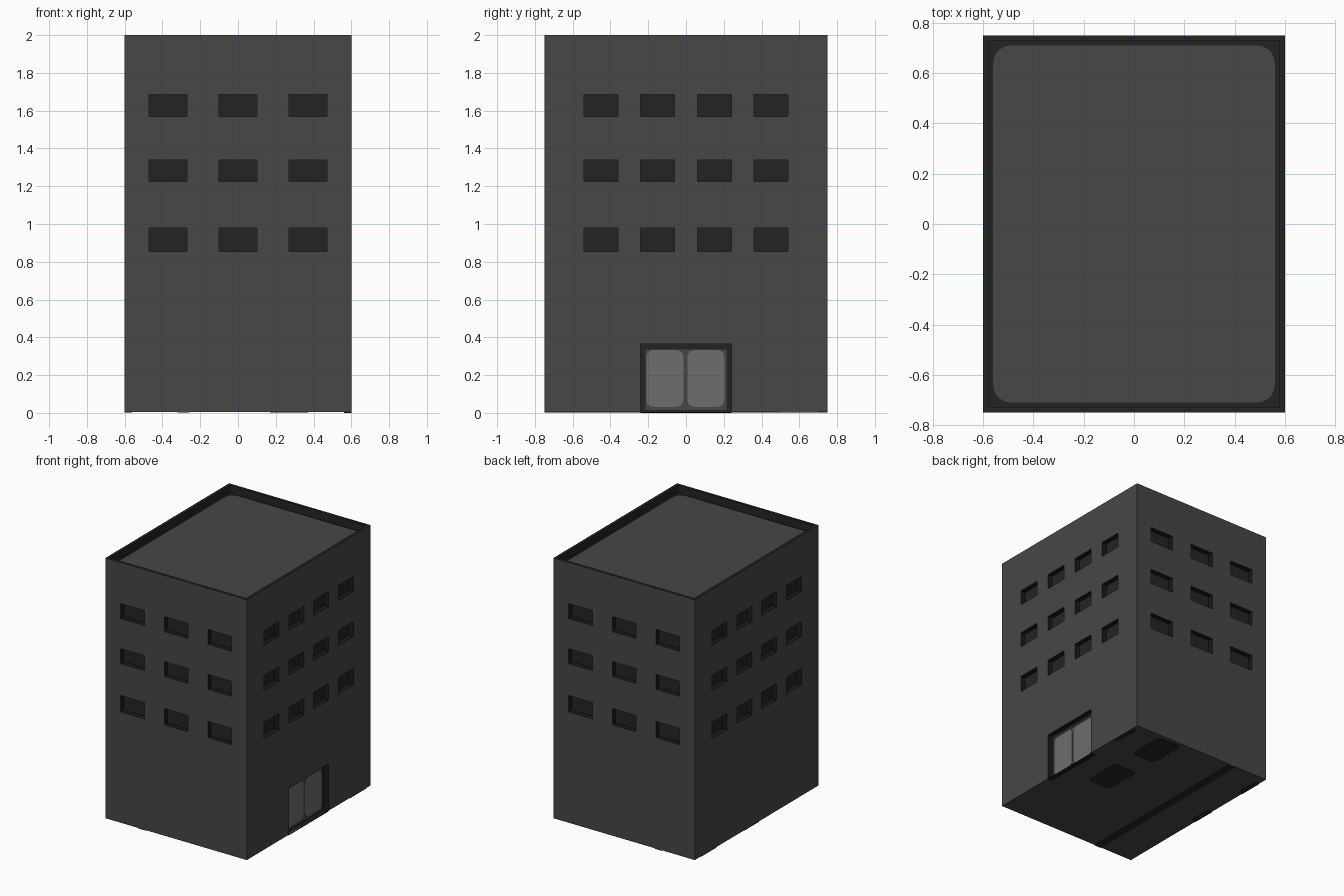
import bpy, bmesh, math
from mathutils import Vector

if "Cube" in bpy.data.objects:
    bpy.data.objects.remove(bpy.data.objects["Cube"])


def material(name, srgb):
    v = ((srgb / 255 + 0.055) / 1.055) ** 2.4
    m = bpy.data.materials.new(name)
    m.diffuse_color = (v, v, v, 1)
    m.use_nodes = True
    m.node_tree.nodes["Principled BSDF"].inputs["Base Color"].default_value = m.diffuse_color
    return m


WALL = material("wall grey", 71)
DARK = material("dark glass", 36)
EDGE = material("near black", 26)
DOOR = material("door grey", 109)

HX, HY, Z0, TOP = 0.6, 0.75, 0.005, 2.0
DEPTH = 0.04
UP = Vector((0, 0, 1))


def finish(bm, name, mats):
    me = bpy.data.meshes.new(name)
    bm.to_mesh(me)
    bm.free()
    for m in mats:
        me.materials.append(m)
    ob = bpy.data.objects.new(name, me)
    bpy.context.collection.objects.link(ob)
    return ob


def face(bm, pts, mat=0):
    f = bm.faces.new([bm.verts.new(p) for p in pts])
    f.material_index = mat


def wall(name, u, half, dist, holes):
    """Flat wall with rectangular recesses; u runs along the wall."""
    n = u.cross(UP)
    bm = bmesh.new()
    P = lambda a, z, d=0.0: u * a + UP * z + n * (dist - d)
    us = sorted({-half, half} | {a for h in holes for a in h[:2]})
    zs = sorted({Z0, TOP} | {z for h in holes for z in h[2:]})
    for a, b in zip(us, us[1:]):
        for c, d in zip(zs, zs[1:]):
            m, k = (a + b) / 2, (c + d) / 2
            if not any(h[0] < m < h[1] and h[2] < k < h[3] for h in holes):
                face(bm, [P(a, c), P(b, c), P(b, d), P(a, d)])
    for a, b, c, d in holes:
        ring = [(a, c), (b, c), (b, d), (a, d)]
        for p, q in zip(ring, ring[1:] + ring[:1]):
            face(bm, [P(*p), P(*q), P(*q, DEPTH), P(*p, DEPTH)], 2)
        face(bm, [P(*p, DEPTH) for p in ring], 1)
    bmesh.ops.remove_doubles(bm, verts=bm.verts, dist=1e-5)
    finish(bm, name, [WALL, DARK, EDGE])


def plate(name, origin, u, v, w, h, r, thick, mat):
    """Thin rounded rectangle centred on origin, raised along u x v."""
    n = u.cross(v)
    pts = []
    for i, (sx, sy) in enumerate([(1, 1), (-1, 1), (-1, -1), (1, -1)]):
        for k in range(6 if r else 1):
            t = math.pi / 2 * (i + k / 5)
            pts.append(origin + u * (sx * (w / 2 - r) + r * math.cos(t))
                       + v * (sy * (h / 2 - r) + r * math.sin(t)))
    bm = bmesh.new()
    face(bm, [p + n * thick for p in pts])
    for p, q in zip(pts, pts[1:] + pts[:1]):
        face(bm, [p, q, q + n * thick, p + n * thick])
    bmesh.ops.remove_doubles(bm, verts=bm.verts, dist=1e-5)
    finish(bm, name, [mat])


X, Y = Vector((1, 0, 0)), Vector((0, 1, 0))

# four walls with window recesses, doorway on the right side
rows = [(0.855, 0.98), (1.225, 1.34), (1.57, 1.685)]
short = [(c - 0.1, c + 0.1, *r) for r in rows for c in (-0.37, 0, 0.37)]
long = [(c - 0.09, c + 0.09, *r) for r in rows for c in (-0.45, -0.15, 0.15, 0.45)]
wall("front_wall", X, HX, HY, short)
wall("back_wall", -X, HX, HY, short)
wall("left_wall", -Y, HY, HX, long)
wall("right_wall", Y, HY, HX, long + [(-0.24, 0.24, Z0, 0.365)])

# roof: dark parapet rim, inner faces and sunken floor
bm = bmesh.new()
rim, drop = 0.022, 0.06
signs = [(-1, -1), (1, -1), (1, 1), (-1, 1)]
R = lambda s, inset, z: Vector((s[0] * (HX - inset), s[1] * (HY - inset), z))
for s, t in zip(signs, signs[1:] + signs[:1]):
    face(bm, [R(s, 0, TOP), R(t, 0, TOP), R(t, rim, TOP), R(s, rim, TOP)])
    face(bm, [R(s, rim, TOP), R(t, rim, TOP), R(t, rim, TOP - drop), R(s, rim, TOP - drop)])
face(bm, [R(s, rim, TOP - drop) for s in signs])
bmesh.ops.remove_doubles(bm, verts=bm.verts, dist=1e-5)
finish(bm, "parapet", [DARK])
plate("roof_floor", UP * (TOP - drop), X, Y, 1.12, 1.42, 0.07, 0.003, WALL)

# double door
back = X * (HX - DEPTH)
plate("door_frame", back + UP * 0.175, Y, UP, 0.43, 0.32, 0, 0.002, WALL)
for side, y in (("left", -0.112), ("right", 0.105)):
    plate(side + "_door", back + Y * y + UP * 0.182, Y, UP, 0.195, 0.3, 0.035, 0.005, DOOR)
plate("door_sill", X * 0.58 + UP * Z0, X, -Y, 0.04, 0.48, 0, 0.005, EDGE)

# underside with dark patches
bm = bmesh.new()
face(bm, [R(s, 0, Z0) for s in reversed(signs)])
finish(bm, "underside", [WALL])
for x, y, w, h, r in [(0.27, 0.08, 0.2, 0.3, 0.03), (0.27, 0.57, 0.2, 0.3, 0.03),
                      (-0.29, 0, 0.06, 1.5, 0), (-0.58, 0.06, 0.04, 0.18, 0),
                      (-0.58, 0.58, 0.04, 0.18, 0), (0.58, 0.6, 0.04, 0.2, 0)]:
    plate("underside_patch", Vector((x, y, Z0)), X, -Y, w, h, r, 0.004, DARK)
